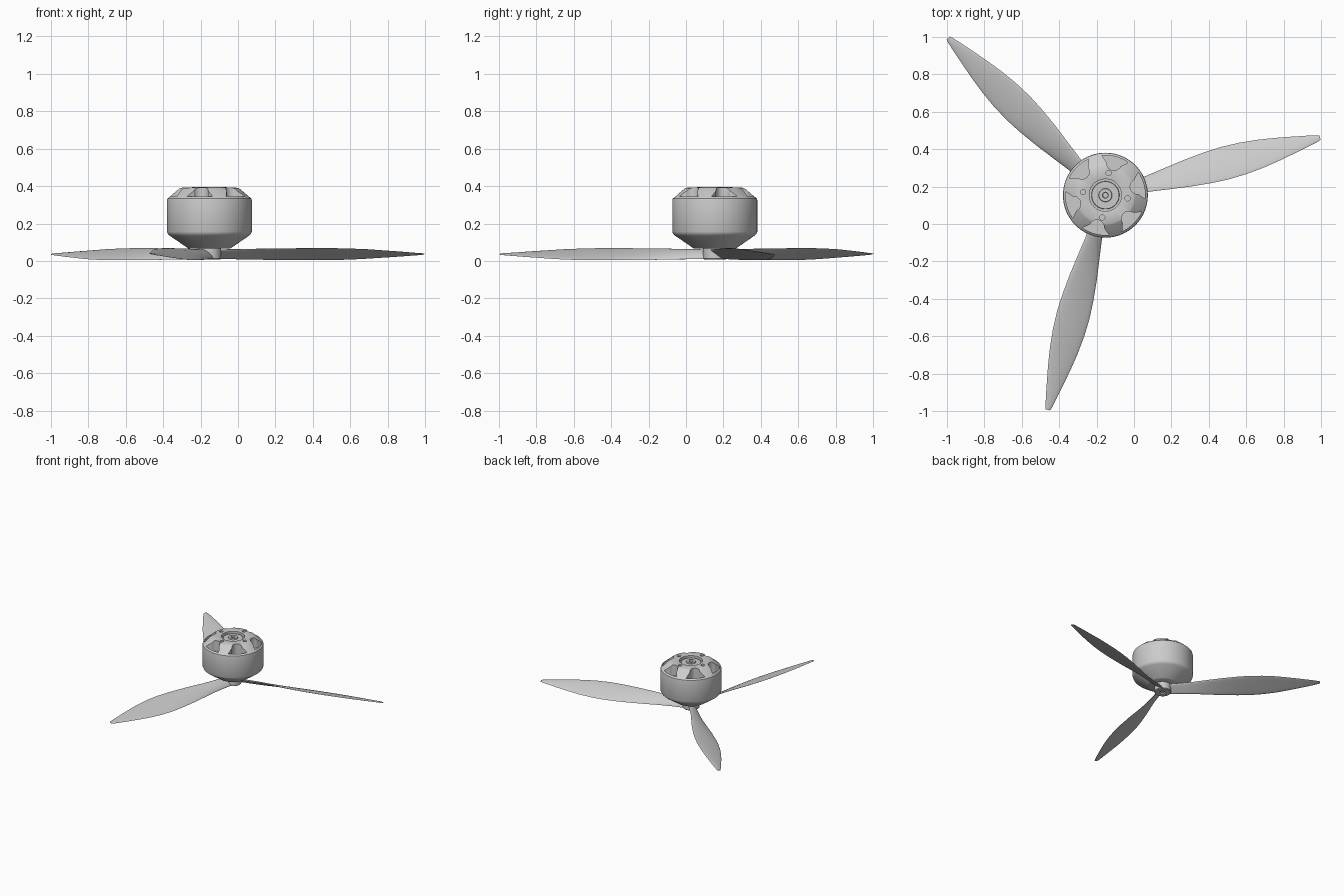
import bpy, bmesh, math
from mathutils import Matrix, Vector

if "Cube" in bpy.data.objects:
    bpy.data.objects.remove(bpy.data.objects["Cube"])

CX, CY = -0.153, 0.154          # motor axis
PLACE = Matrix.Translation((CX, CY, 0))

grey = bpy.data.materials.new("grey")
grey.diffuse_color = (0.6, 0.6, 0.6, 1)
grey.use_nodes = True
grey.node_tree.nodes["Principled BSDF"].inputs["Base Color"].default_value = grey.diffuse_color


def finish(bm, name, matrix=PLACE):
    bmesh.ops.remove_doubles(bm, verts=bm.verts, dist=1e-5)
    bmesh.ops.recalc_face_normals(bm, faces=bm.faces)
    bm.transform(matrix)
    me = bpy.data.meshes.new(name)
    bm.to_mesh(me)
    bm.free()
    me.materials.append(grey)
    ob = bpy.data.objects.new(name, me)
    bpy.context.collection.objects.link(ob)
    return ob


def activate(ob):
    bpy.ops.object.select_all(action='DESELECT')
    ob.select_set(True)
    bpy.context.view_layer.objects.active = ob


def smooth(ob, angle=30):
    activate(ob)
    bpy.ops.object.shade_smooth_by_angle(angle=math.radians(angle))


def lathe(name, profile, steps=72):
    bm = bmesh.new()
    vs = [bm.verts.new((r, 0, z)) for r, z in profile]
    es = [bm.edges.new(p) for p in zip(vs, vs[1:])]
    if profile[0][0] > 0:
        es.append(bm.edges.new((vs[-1], vs[0])))
    bmesh.ops.spin(bm, geom=vs + es, cent=(0, 0, 0), axis=(0, 0, 1),
                   angle=math.tau, steps=steps, use_duplicate=False)
    return finish(bm, name)


def prism(bm, outline, z0, z1):
    low = [bm.verts.new((x, y, z0)) for x, y in outline]
    high = [bm.verts.new((x, y, z1)) for x, y in outline]
    bm.faces.new(low[::-1])
    bm.faces.new(high)
    n = len(low)
    for i in range(n):
        j = (i + 1) % n
        bm.faces.new((low[i], low[j], high[j], high[i]))


def turned(points, deg):
    c, s = math.cos(math.radians(deg)), math.sin(math.radians(deg))
    return [(x * c - y * s, x * s + y * c) for x, y in points]


# Motor bell: tapered base, straight wall, sloped shoulder, recessed centre with boss
bell = lathe("motor_bell", [
    (0, 0.066), (0.11, 0.066), (0.116, 0.069), (0.212, 0.135), (0.222, 0.144),
    (0.227, 0.156), (0.227, 0.324), (0.225, 0.333), (0.218, 0.339),
    (0.162, 0.386), (0.152, 0.391), (0.092, 0.394), (0.086, 0.392),
    (0.086, 0.365), (0.075, 0.365), (0.073, 0.379), (0.036, 0.379),
    (0.034, 0.388), (0.016, 0.388), (0.014, 0.372), (0, 0.372)])

# Cutters: six rounded windows in the shoulder and four screw holes
bm = bmesh.new()
inner = [(0.178 + 0.04 * math.cos(a), 0.04 * math.sin(a))
         for a in (math.radians(100 + 16 * i) for i in range(11))]
outer = [(0.213 * math.cos(a), 0.213 * math.sin(a))
         for a in (math.radians(-20 + 5 * i) for i in range(9))]
for k in range(6):
    prism(bm, turned(inner + outer, 15 + 60 * k), 0.305, 0.45)
hole = [(0.12 + 0.014 * math.cos(math.tau * i / 20), 0.014 * math.sin(math.tau * i / 20))
        for i in range(20)]
for k in range(4):
    prism(bm, turned(hole, 82 + 90 * k), 0.365, 0.45)
cutter = finish(bm, "window_cutter")
cutter.hide_render = True

mod = bell.modifiers.new("windows", 'BOOLEAN')
mod.operation = 'DIFFERENCE'
mod.solver = 'EXACT'
mod.object = cutter
activate(bell)
bpy.ops.object.modifier_apply(modifier=mod.name)
bpy.data.objects.remove(cutter)
smooth(bell)

# Propeller hub with a shaft passing through it
smooth(lathe("propeller_hub", [
    (0.022, 0.008), (0.058, 0.008), (0.063, 0.013), (0.063, 0.068), (0.022, 0.068)], 40))
smooth(lathe("motor_shaft", [(0, 0.014), (0.016, 0.014), (0.016, 0.07), (0, 0.07)], 24))

# Blade stations: distance, half chord, half rise, half thickness
STATIONS = [
    (0.04, 0.034, 0.024, 0.010), (0.14, 0.037, 0.026, 0.009),
    (0.24, 0.044, 0.028, 0.008), (0.34, 0.058, 0.030, 0.007),
    (0.45, 0.073, 0.031, 0.007), (0.56, 0.084, 0.032, 0.006),
    (0.66, 0.089, 0.032, 0.006), (0.76, 0.086, 0.030, 0.005),
    (0.86, 0.076, 0.026, 0.005), (0.95, 0.062, 0.020, 0.004),
    (1.04, 0.045, 0.014, 0.004), (1.12, 0.029, 0.008, 0.003),
    (1.17, 0.018, 0.004, 0.003), (1.188, 0.012, 0.002, 0.002)]


def blade(name, deg):
    bm = bmesh.new()
    rings = []
    n = 20
    for u, w, h, t in STATIONS:
        chord = Vector((0, w, -h))
        up = Vector((0, h, w)).normalized()
        ring = []
        for i in range(n):
            a = math.tau * i / n
            c, s = math.cos(a), math.sin(a)
            bow = 0.5 * t * (1 - c * c)          # slight camber
            ring.append(bm.verts.new(Vector((u, 0, 0.036)) + chord * c + up * (t * s + bow)))
        rings.append(ring)
    for a, b in zip(rings, rings[1:]):
        for i in range(n):
            j = (i + 1) % n
            bm.faces.new((a[i], a[j], b[j], b[i]))
    bm.faces.new(rings[0][::-1])
    bm.faces.new(rings[-1])
    smooth(finish(bm, name, PLACE @ Matrix.Rotation(math.radians(deg), 4, 'Z')), 50)


# Three blades, evenly spaced
for i in range(3):
    blade(f"blade_{i + 1}", 15 + 120 * i)
